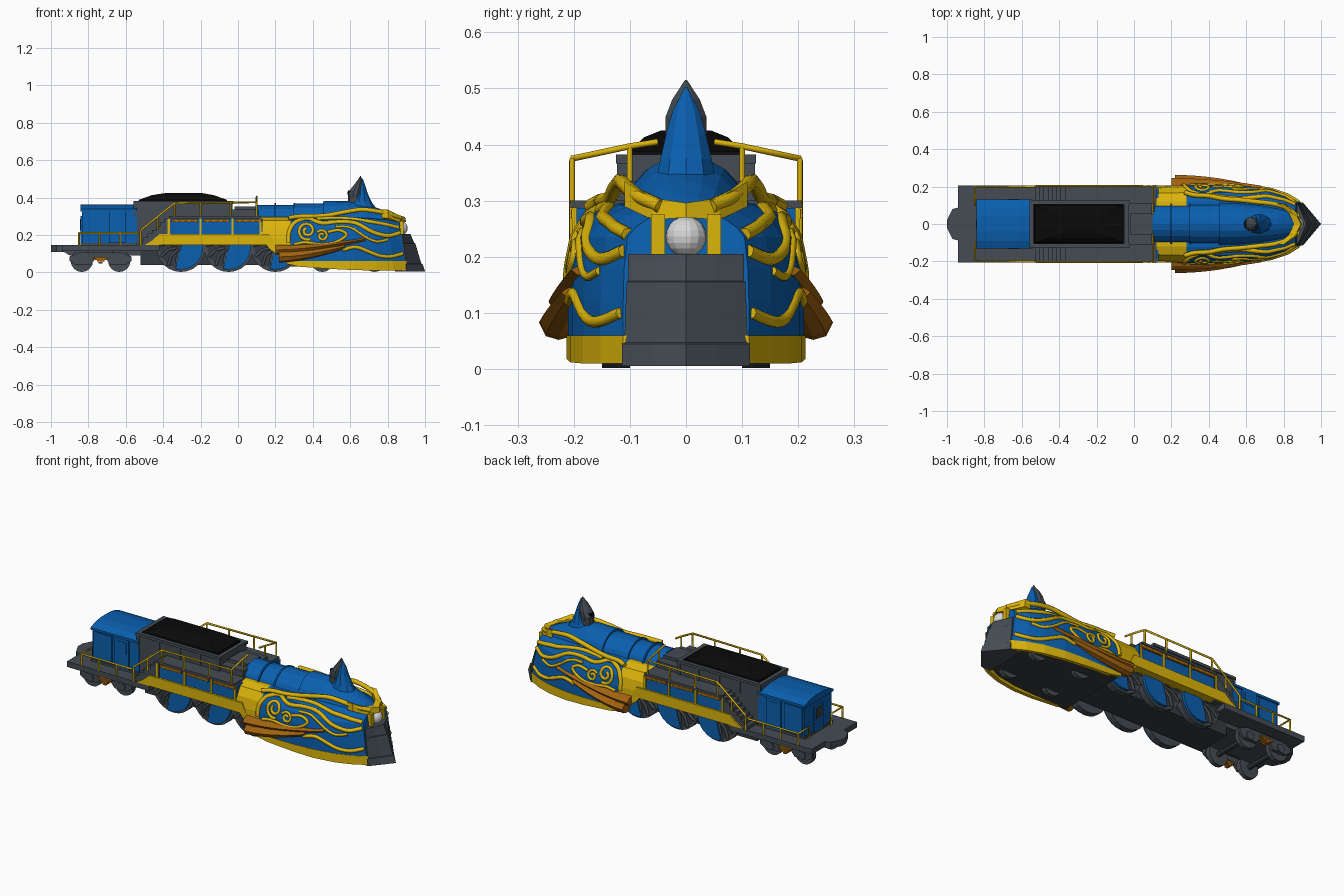
import bpy, bmesh, math
from mathutils import Vector
from mathutils.bvhtree import BVHTree

if "Cube" in bpy.data.objects:
    bpy.data.objects.remove(bpy.data.objects["Cube"])

def mat(name, r, g, b):
    m = bpy.data.materials.new(name)
    m.diffuse_color = (r, g, b, 1)
    m.use_nodes = True
    m.node_tree.nodes["Principled BSDF"].inputs["Base Color"].default_value = m.diffuse_color
    return m

BLUE = mat("blue paint", .003, .115, .43)
GOLD = mat("gold trim", .72, .46, .003)
GREY = mat("steel grey", .058, .072, .086)
DARK = mat("dark iron", .036, .043, .05)
BROWN = mat("bronze brown", .36, .125, .005)
COAL = mat("coal black", .003, .003, .003)
LAMP = mat("lamp white", .68, .68, .68)

def make(name, verts, faces, mats, idx=None):
    me = bpy.data.meshes.new(name)
    me.from_pydata(verts, [], faces)
    for m in mats:
        me.materials.append(m)
    if idx:
        me.polygons.foreach_set("material_index", idx)
    bm = bmesh.new()
    bm.from_mesh(me)
    bmesh.ops.recalc_face_normals(bm, faces=bm.faces)
    bm.to_mesh(me)
    bm.free()
    ob = bpy.data.objects.new(name, me)
    bpy.context.collection.objects.link(ob)
    return ob

def loft(name, rings, mats, rule=None):
    """Skin closed rings of equal length; rule(ring, seg) picks the material, ring -1 / -2 are the caps."""
    n = len(rings[0])
    verts = [p for r in rings for p in r]
    faces, idx = [], []
    for i in range(len(rings) - 1):
        for j in range(n):
            k = (j + 1) % n
            faces.append((i*n + j, i*n + k, i*n + n + k, i*n + n + j))
            idx.append(rule(i, j) if rule else 0)
    faces += [tuple(range(n)), tuple(range(len(verts) - n, len(verts)))]
    idx += [rule(-1, 0), rule(-2, 0)] if rule else [0, 0]
    return make(name, verts, faces, mats, idx)

def prism(name, xz, y0, y1, m):
    return loft(name, [[(x, y, z) for x, z in xz] for y in (y0, y1)], [m])

def box(name, x0, x1, y0, y1, z0, z1, m):
    return prism(name, [(x0, z0), (x1, z0), (x1, z1), (x0, z1)], y0, y1, m)

def disc(name, x, z, y0, y1, r, m, n=20):
    ring = [(x + r*math.cos(2*math.pi*i/n), z + r*math.sin(2*math.pi*i/n)) for i in range(n)]
    return prism(name, ring, y0, y1, m)

def smooth(p, steps=5):
    p = [Vector(q) for q in p]
    p = [2*p[0] - p[1]] + p + [2*p[-1] - p[-2]]
    out = []
    for a, b, c, d in zip(p, p[1:], p[2:], p[3:]):
        for s in range(steps):
            t = s / steps
            out.append(.5*(2*b + (c - a)*t + (2*a - 5*b + 4*c - d)*t*t + (3*b - a - 3*c + d)*t**3))
    return out + [p[-2]]

def tube(name, pts, r, m):
    cu = bpy.data.curves.new(name, 'CURVE')
    cu.dimensions = '3D'
    cu.bevel_depth, cu.bevel_resolution, cu.use_fill_caps = r, 1, True
    sp = cu.splines.new('POLY')
    sp.points.add(len(pts) - 1)
    for q, p in zip(sp.points, pts):
        q.co = (*p, 1)
    cu.materials.append(m)
    ob = bpy.data.objects.new(name, cu)
    bpy.context.collection.objects.link(ob)

# Streamlined front cowl: lofted sections with a gold band at the rear
STATIONS = [(.12, .205, .295), (.28, .21, .295), (.5, .21, .295), (.62, .203, .293),
            (.72, .182, .288), (.80, .152, .28), (.86, .112, .27)]
def section(i):
    x, w, s = STATIONS[i]
    half = [(w, .05), (w, .12), (w*.985, .18), (w*.93, .235), (w*.8, s - .017), (w*.58, s), (0, s + .005)]
    def px(z):
        if i == 0:
            return x + max(0, .16 - z)*1.35
        return x + max(0, x - .6)*.13*(.29 - z)/.24
    full = half + [(-y, z) for y, z in half[-2::-1]]
    return [(px(z), y, z) for y, z in full]
cowl = loft("front_cowl", [section(i) for i in range(7)], [BLUE, GOLD, DARK],
            lambda i, j: 2 if j == 12 or i == -1 else 1 if i == 0 else 0)
bvh = BVHTree.FromPolygons([v.co for v in cowl.data.vertices], [tuple(p.vertices) for p in cowl.data.polygons])

# Boiler top and hood above the cowl
def arch(x, r, zt):
    return [(x, r*math.cos(math.pi*k/10), .25 + (zt - .25)*math.sin(math.pi*k/10)) for k in range(11)]
loft("boiler_top", [arch(.1, .108, .36), arch(.3, .108, .36)], [BLUE])
loft("boiler_middle", [arch(.3, .113, .367), arch(.46, .113, .367)], [BLUE])
loft("hood", [arch(*a) for a in ((.455, .12, .38), (.58, .115, .382), (.68, .105, .366), (.77, .09, .335),
                                 (.83, .075, .308), (.868, .055, .285))], [BLUE])
for x in (.2, .3, .46):
    loft("boiler_band", [arch(x - .004, .117, .371), arch(x + .004, .117, .371)], [BLUE])

# Horn shaped chimney: blue fairing in front, grey funnel behind with a dark opening
def horn(name, rows, m):
    loft(name, [[(cx + rx*math.cos(math.pi*k/5), ry*math.sin(math.pi*k/5), z) for k in range(10)]
                for z, cx, rx, ry in rows], [m])
horn("chimney_fairing", [(.34, .66, .08, .055), (.375, .662, .053, .048), (.42, .664, .03, .037),
                         (.46, .664, .018, .025), (.503, .664, .002, .002)], BLUE)
horn("chimney_funnel", [(.36, .625, .038, .034), (.40, .625, .036, .036), (.42, .626, .04, .039),
                        (.45, .636, .03, .038), (.48, .647, .017, .026), (.515, .656, .002, .002)], GREY)
horn("chimney_opening", [(.42, .615, .029, .024), (.437, .61, .023, .022)], COAL)

# Headlight
bm = bmesh.new()
bmesh.ops.create_uvsphere(bm, u_segments=14, v_segments=10, radius=.036)
bmesh.ops.translate(bm, verts=bm.verts, vec=(.872, 0, .236))
me = bpy.data.meshes.new("headlight")
bm.to_mesh(me)
me.materials.append(LAMP)
bpy.context.collection.objects.link(bpy.data.objects.new("headlight", me))

# Pointed plough, covering the whole lower nose
def vee(z, tip, w):
    side = max(tip - .1, .905 - .13*z)
    return [(.84, w, z), (side, w, z), ((side + tip)/2, w*.5, z), (tip, 0, z),
            ((side + tip)/2, -w*.5, z), (side, -w, z), (.84, -w, z)]
loft("plough", [vee(.005, 1.0, .114), vee(.045, .987, .114), vee(.047, .98, .11),
                vee(.155, .948, .106), vee(.157, .942, .103), vee(.205, .922, .103)], [GREY])
box("under_frame", -.52, .88, -.1, .1, .04, .15, DARK)
loft("under_pan", [[(x, -w, .03), (x, w, .03), (x, w, .052), (x, -w, .052)]
                   for x, w in ((.28, .2), (.62, .195), (.74, .165), (.88, .1))], [DARK])

# Cowl ornaments, drawn in side view and projected on to the cowl: (points, radius)
def spiral(cx, cz, r, turns, a0):
    n = int(turns*12)
    return [(cx + r*(1 - .75*i/n)*math.cos(a0 - i*math.pi/6), cz + r*(1 - .75*i/n)*math.sin(a0 - i*math.pi/6))
            for i in range(n + 1)]
SWIRLS = [
    ([(.27, .16), (.275, .22), (.31, .27), (.38, .284), (.45, .262), (.54, .27), (.63, .262), (.72, .215), (.80, .195), (.865, .21)], .012),
    ([(.52, .245), (.60, .24), (.68, .19), (.74, .165), (.80, .175)], .008),
    ([(.42, .284), (.5, .288), (.6, .286), (.7, .272), (.78, .258), (.86, .24)], .012),
    ([(.30, .15), (.36, .16), (.44, .15), (.52, .16), (.58, .2), (.54, .225), (.48, .215)], .009),
    (spiral(.37, .222, .05, 1.5, -1.2), .009),
    (spiral(.45, .195, .032, 1.4, 2.6), .008),
    ([(.56, .12), (.63, .135), (.70, .11), (.76, .088), (.82, .085), (.88, .1)], .011)]
BROW = [(.87, .045, .29), (.82, .085, .308), (.75, .107, .325), (.66, .118, .335),
        (.57, .128, .322), (.48, .135, .305), (.40, .15, .3), (.32, .155, .298), (.27, .17, .29)]
# Flat gold brow over the lamp: lower and upper edge per station (y, x, z low, z high)
BROWS = [(-.11, .80, .29, .335), (-.06, .862, .266, .305), (0, .893, .27, .296), (.06, .862, .266, .305), (.11, .80, .29, .335)]
loft("lamp_brow", [[(x - .03, y, a), (x + .006, y, a), (x, y, b), (x - .036, y, b)] for y, x, a, b in BROWS], [GOLD])
for s in (1, -1):
    for pts, r in SWIRLS:
        out = []
        for p in smooth([(x, 0, z) for x, z in pts], 4):
            hit = bvh.ray_cast(Vector((p.x, s*2, p.z)), Vector((0, -s, 0)))[0]
            if hit:
                out.append(hit)
        tube("cowl_swirl", out, r, GOLD)
    tube("brow_trim", smooth([(x, s*y, z) for x, y, z in BROW]), .013, GOLD)
    # Gold cheek bars beside the lamp
    box("lamp_cheek", .86, .886, s*.037, s*.062, .2, .275, GOLD)

    # Gold skirt along the bottom of the cowl
    loft("cowl_skirt", [[(x, s*(w - .02), z0), (x, s*w, z0), (x, s*w, .06), (x, s*(w - .02), .06)]
         for x, w, z0 in ((.26, .212, .045), (.33, .213, .03), (.5, .213, .018), (.62, .206, .012),
                          (.74, .184, .01), (.83, .152, .01), (.9, .112, .01))], [GOLD])
    # Two bronze side wings
    for yr, dz, h, x0, x1 in ((.245, .043, .045, .2, .68), (.262, 0, .056, .22, .57)):
        rings = []
        for k in range(7):
            t = k/6
            x, z = x0 + (x1 - x0)*t, .052 + dz + .07*t**1.5
            yo = yr - .04*t*t
            hh = h*(1 - .5*t)
            rings.append([(x, s*.19, z + hh*1.25), (x, s*(yo - .02), z + hh), (x, s*yo, z + hh*.55),
                          (x, s*(yo - .012), z + hh*.12), (x, s*(yo - .035), z), (x, s*.19, z + .01)])
        loft("side_wing", rings, [BROWN])

    # Running board: walkway, blue panels, gold valance and posts, bronze studs
    box("walkway", -.37, .12, s*.09, s*.206, .287, .3, GREY)
    box("side_panel", -.37, .13, s*.08, s*.195, .195, .287, BLUE)
    prism("gold_valance", [(-.5, .145), (.2, .145), (.17, .205), (-.42, .205), (-.46, .17)], s*.1, s*.206, GOLD)
    for x in (-.37, -.2, -.03, .12):
        box("panel_post", x - .006, x + .006, s*.19, s*.203, .2, .288, GOLD)
    for i in range(3):
        box("bronze_strip", -.355 + .17*i, -.215 + .17*i, s*.19, s*.205, .268, .285, BROWN)
        for k in range(4):
            box("stud", -.335 + .17*i + .035*k, -.327 + .17*i + .035*k, s*.2, s*.208, .27, .278, GOLD)

    # Stairs from the rear deck up to the walkway
    for k in range(7):
        box("stair_step", -.53 + .023*k, -.36, s*.11, s*.198, .145 + .0205*k, .1655 + .0205*k, GREY)

    # Handrails
    R = .0055
    tube("upper_rail", [(-.52, s*.203, .225), (-.34, s*.203, .37), (.1, s*.203, .375), (.1, s*.1, .397), (.1, s*.05, .405)], R, GOLD)
    for x, z0, z1 in ((-.52, .145, .225), (-.43, .23, .297), (-.34, .3, .37), (-.2, .3, .372), (-.04, .3, .374), (.1, .3, .375)):
        tube("rail_post", [(x, s*.203, z0), (x, s*.203, z1)], R, GOLD)
    tube("inner_post", [(.1, s*.1, .3), (.1, s*.1, .397)], R, GOLD)
    tube("deck_rail", [(-.85, s*.1, .145), (-.85, s*.1, .21), (-.85, s*.2, .21), (-.53, s*.2, .21)], R, GOLD)
    for x in (-.85, -.74, -.63):
        tube("deck_post", [(x, s*.2, .145), (x, s*.2, .21)], R, GOLD)

    # Driving wheels: grey rims, half covered by blue plates, curved spokes on the rest
    for x in (-.305, -.05, .2):
        disc("driving_wheel", x, .133, s*.115, s*.15, .131, GREY, 24)
        disc("wheel_web", x, .133, s*.148, s*.152, .112, DARK, 24)
        fan = [(x + .118*math.cos(a), .133 + .118*math.sin(a))
               for a in [math.radians(-105 + 15*k) for k in range(13)]]
        prism("wheel_cover", fan, s*.145, s*.165, BLUE)
        for k in range(6):
            a = math.radians(95 + 30*k)
            tube("wheel_spoke", [(x + q*math.cos(a + b), s*.155, .133 + q*math.sin(a + b))
                                 for q, b in ((.02, 0), (.07, .1), (.12, .35))], .008, GREY)

    # Small wheels and the rear bogie with its springs
    for x in (-.835, -.635, .45, .73):
        disc("small_wheel", x, .062, s*.1, s*.125, .06, GREY, 16)
        disc("axle_cap", x, .062, s*.12, s*.15, .024, GREY, 8)
    prism("bogie_frame", [(-.9, .085), (-.9, .06), (-.87, .04), (-.79, .04), (-.76, .075), (-.71, .075), (-.68, .04),
                          (-.6, .04), (-.57, .06), (-.57, .085), (-.62, .105), (-.85, .105)], s*.128, s*.145, GREY)
    for k in range(4):
        box("bogie_spring", -.775 + .01*k, -.695 - .01*k, s*.13, s*.16, .075 - .009*k, .083 - .009*k, BROWN)

    # Cab side door and window plates
    box("cab_door", -.69, -.6, s*.12, s*.132, .16, .325, BLUE)
    box("cab_window", -.675, -.615, s*.12, s*.134, .245, .31, BLUE)
    box("cab_panel", -.825, -.71, s*.12, s*.13, .165, .32, BLUE)
    # Bunker ribs and rim
    for x in (-.55, -.42, -.29, -.16, -.04):
        box("bunker_rib", x - .008, x + .008, s*.1, s*.123, .3, .37, GREY)
    box("bunker_rim", -.56, -.025, s*.105, s*.125, .366, .382, GREY)

# Rear deck, coupler plate and axles
box("rear_deck", -.94, -.42, -.205, .205, .115, .146, GREY)
prism("deck_beam", [(-.94, .116), (-.90, .09), (-.5, .09), (-.46, .116)], -.1, .1, GREY)
loft("coupler_plate", [[(x, y, z) for x, y in ((-.93, -.09), (-.97, -.08), (-1, -.02), (-1, .02), (-.97, .08), (-.93, .09))]
                       for z in (.11, .146)], [GREY])
for x in (-.835, -.635, .45, .73):
    disc("axle", x, .062, -.12, .12, .014, DARK, 8)

# Cab with curved roof and back door
CAB = [(.122, .145), (.122, .335), (-.122, .335), (-.122, .145)]
loft("cab", [[(x, y, z) for y, z in CAB] for x in (-.835, -.54)], [BLUE])
ROOF = [(-.13, .325), (.13, .325), (.13, .338), (.09, .354), (.04, .362), (-.04, .362), (-.09, .354), (-.13, .338)]
loft("cab_roof", [[(x, y, z) for y, z in ROOF] for x in (-.842, -.54)], [BLUE])
box("cab_plinth", -.842, -.54, -.128, .128, .145, .158, GREY)
box("back_door", -.843, -.83, -.04, .04, .155, .3, BLUE)
box("back_door_window", -.846, -.835, -.025, .025, .225, .285, DARK)

# Fuel bunker, coal heap and the block in front of it
box("bunker", -.56, -.03, -.118, .118, .145, .37, GREY)
for x in (-.56, -.05):
    box("bunker_end_rim", x, x + .022, -.125, .125, .366, .382, GREY)
box("boiler_back_block", -.03, .11, -.11, .11, .2, .335, GREY)
box("boiler_back_cap", -.02, .1, -.06, .06, .335, .352, GREY)
def heap(x0, x1, w, z):
    return [(x0, -w, z), (x1, -w, z), (x1, w, z), (x0, w, z)]
loft("coal_heap", [heap(-.535, -.055, .104, .365), heap(-.53, -.06, .1, .388), heap(-.46, -.13, .075, .413),
                   heap(-.38, -.2, .045, .425)], [COAL])
